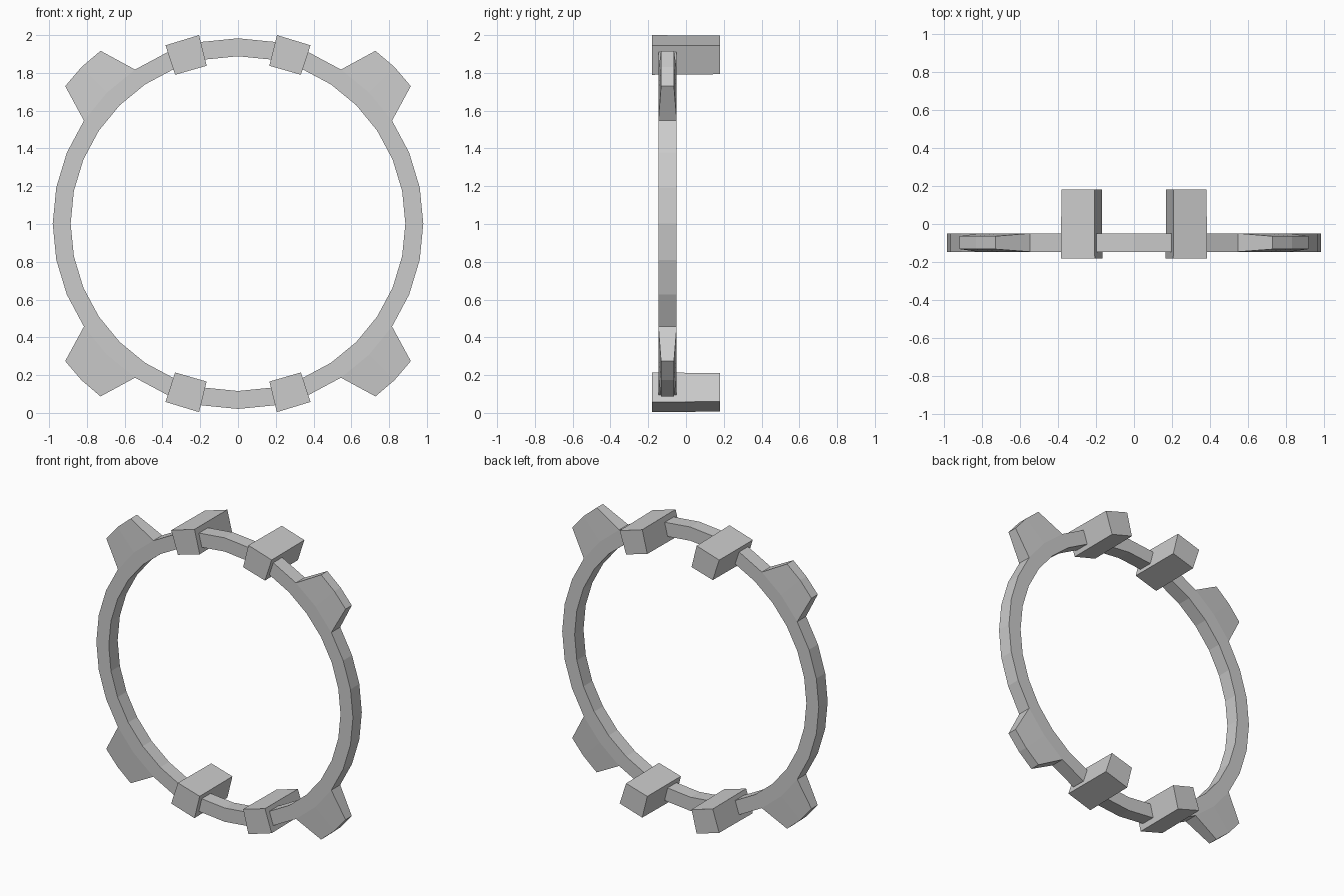
import bpy, bmesh
from math import sin, cos, radians

if "Cube" in bpy.data.objects:
    bpy.data.objects.remove(bpy.data.objects["Cube"])

CZ = 1.002          # ring centre height
Y0, Y1 = -0.146, -0.049   # ring front and back


def polar(r, deg, y):
    a = radians(deg)
    return (r * cos(a), y, CZ + r * sin(a))


def finish(bm, name):
    bmesh.ops.recalc_face_normals(bm, faces=bm.faces)
    mesh = bpy.data.meshes.new(name)
    bm.to_mesh(mesh)
    bm.free()
    obj = bpy.data.objects.new(name, mesh)
    bpy.context.collection.objects.link(obj)
    return obj


# Ring with four flared tabs, 32 segments
N, R_OUT, R_IN = 32, 0.981, 0.886
STEP = 360 / N
bm = bmesh.new()
rings = []
for i in range(N):
    a = i * STEP
    rings.append([bm.verts.new(polar(r, a, y))
                  for r, y in ((R_IN, Y0), (R_OUT, Y0), (R_OUT, Y1), (R_IN, Y1))])
tab_starts = {k * 8 + s for k in range(4) for s in (3, 4)}
for i in range(N):
    a, b = rings[i], rings[(i + 1) % N]
    for k in range(4):
        if k == 1 and i in tab_starts:
            continue
        j = (k + 1) % 4
        bm.faces.new((a[k], a[j], b[j], b[k]))

# Tabs grow from the open outer faces and taper in thickness
for q in range(4):
    mid = 45 + 90 * q
    base = [rings[q * 8 + s] for s in (3, 4, 5)]
    tip = [[bm.verts.new(polar(r, mid + d, y)) for y in (-0.132, -0.064)]
           for r, d in ((1.169, -6.5), (1.172, 0), (1.169, 6.5))]
    for s in (0, 1):
        b0, b1, t0, t1 = base[s], base[s + 1], tip[s], tip[s + 1]
        bm.faces.new((b0[1], b1[1], t1[0], t0[0]))
        bm.faces.new((b0[2], t0[1], t1[1], b1[2]))
        bm.faces.new((t0[0], t1[0], t1[1], t0[1]))
    for s in (0, 2):
        bm.faces.new((base[s][1], base[s][2], tip[s][1], tip[s][0]))
finish(bm, "tabbed_ring")

# Four clamp blocks, slightly smaller at the back
PROFILE = ((0.206, 0.998), (0.384, 0.944), (0.333, 0.788), (0.166, 0.836))
PX, PZ = 0.272, 0.892
for sx, side in ((1, "right"), (-1, "left")):
    for sz, level in ((1, "top"), (-1, "bottom")):
        bm = bmesh.new()
        ends = []
        for y, s in ((-0.181, 1), (0.181, 0.97)):
            ends.append([bm.verts.new((sx * (PX + (x - PX) * s), y,
                                       CZ + sz * (PZ + (z - PZ) * s)))
                         for x, z in PROFILE])
        bm.faces.new(ends[0])
        bm.faces.new(ends[1][::-1])
        for k in range(4):
            j = (k + 1) % 4
            bm.faces.new((ends[0][k], ends[0][j], ends[1][j], ends[1][k]))
        finish(bm, f"clamp_block_{level}_{side}")
